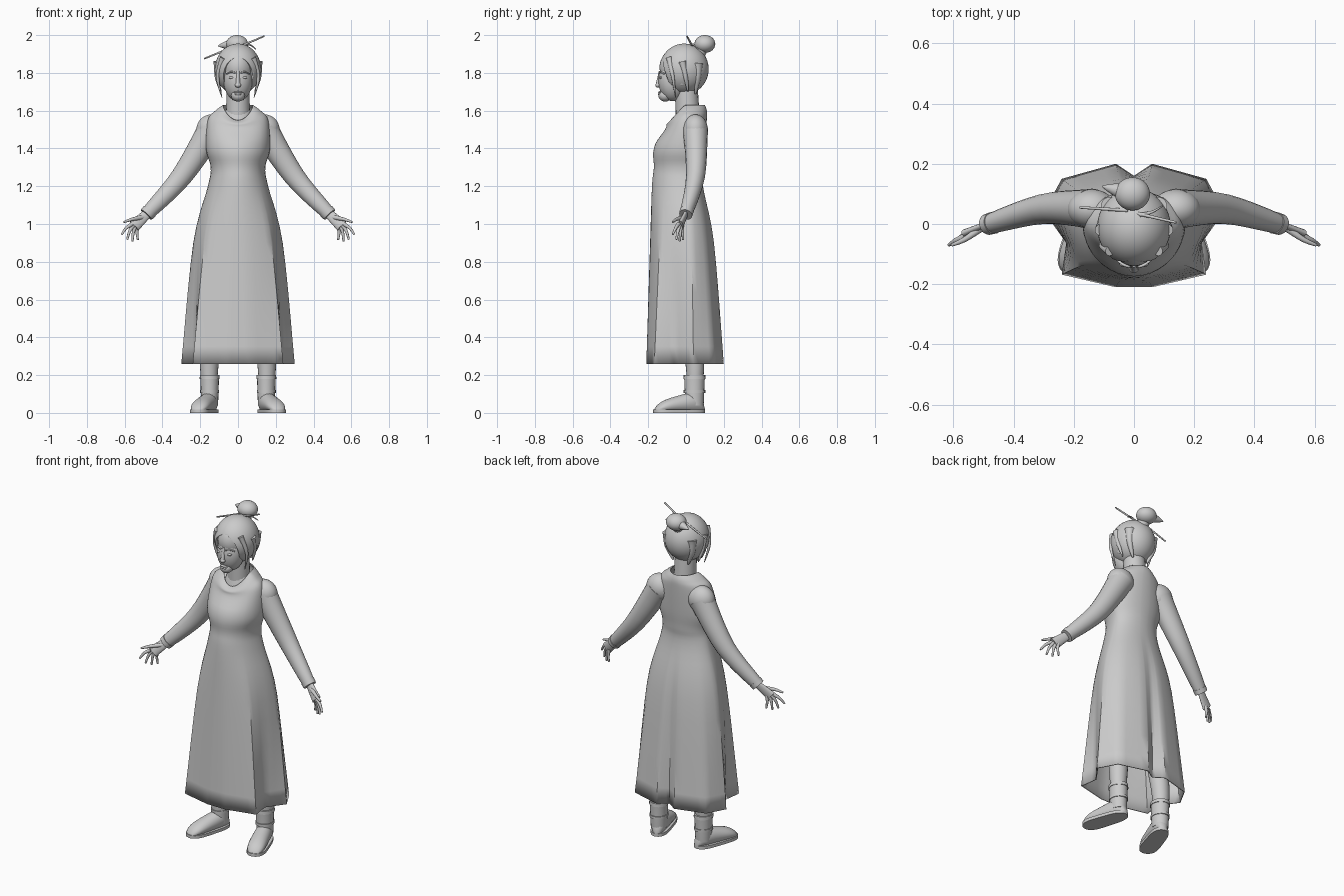
import bpy, bmesh, math
from mathutils import Matrix, Vector

default_cube = bpy.data.objects.get("Cube")
if default_cube:
    bpy.data.objects.remove(default_cube)

SHADE = 0.6
grey = bpy.data.materials.new("plain_grey")
grey.use_nodes = True
grey.diffuse_color = (SHADE, SHADE, SHADE, 1)
grey.node_tree.nodes["Principled BSDF"].inputs["Base Color"].default_value = grey.diffuse_color
SIDES = {"left": 1, "right": -1}


def finish(name, bm):
    bmesh.ops.recalc_face_normals(bm, faces=bm.faces)
    mesh = bpy.data.meshes.new(name)
    bm.to_mesh(mesh)
    bm.free()
    obj = bpy.data.objects.new(name, mesh)
    bpy.context.collection.objects.link(obj)
    mesh.materials.append(grey)
    bpy.ops.object.select_all(action="DESELECT")
    obj.select_set(True)
    bpy.context.view_layer.objects.active = obj
    bpy.ops.object.shade_smooth_by_angle(angle=math.radians(40))
    return obj


def mirrored(side):
    return Matrix.Diagonal((side, 1, 1, 1))


def spline(points, steps=5):
    """Catmull-Rom curve through vectors of any size."""
    points = [Vector(p) for p in points]
    curve = []
    for i in range(len(points) - 1):
        start, end = points[i], points[i + 1]
        before = points[max(i - 1, 0)]
        after = points[min(i + 2, len(points) - 1)]
        leave, arrive = (end - before) / 2, (after - start) / 2
        for step in range(steps):
            t = step / steps
            ease = t * t * (3 - 2 * t)
            bend = leave * (t * (1 - t) ** 2) - arrive * (t * t * (1 - t))
            curve.append(start.lerp(end, ease) + bend)
    return curve + [points[-1]]


def circle(count):
    angles = [math.tau * i / count for i in range(count)]
    return [(math.cos(a), math.sin(a)) for a in angles]


def loft(name, rings, matrix, caps=True):
    bm = bmesh.new()
    loops = [[bm.verts.new(point) for point in ring] for ring in rings]
    for lower, upper in zip(loops, loops[1:]):
        for i in range(len(lower)):
            bm.faces.new((lower[i - 1], lower[i], upper[i], upper[i - 1]))
    if caps:
        bm.faces.new(loops[0])
        bm.faces.new(loops[-1])
    bm.transform(matrix)
    return finish(name, bm)


def tube(name, path, start, end, depth=1, side=1):
    """Tapering tube; depth is the thickness along y relative to the width."""
    curve = spline(path)
    last = len(curve) - 1
    rings = []
    for i, centre in enumerate(curve):
        along = (curve[min(i + 1, last)] - curve[max(i - 1, 0)]).normalized()
        out = Vector((0, 1, 0))
        out = (out - along * out.dot(along)).normalized()
        across = along.cross(out)
        radius = start + (end - start) * i / last
        rings.append([centre + (across * c + out * s * depth) * radius for c, s in circle(20)])
    return loft(name, rings, mirrored(side))


def ball(name, centre, radii, side=1):
    bm = bmesh.new()
    bmesh.ops.create_uvsphere(bm, u_segments=40, v_segments=24, radius=1)
    bm.transform(mirrored(side) @ Matrix.Translation(centre) @ Matrix.Diagonal((*radii, 1)))
    return finish(name, bm)


def pair(build, name, *shape):
    for label, side in SIDES.items():
        build(label + "_" + name, *shape, side=side)


# Dress: a pleated hem in unit proportions that fades into a round bodice
WAIST, HEM, COLLAR = 1.2, .26, 1.63
half_hem = [(0, .8), (.2, 1), (.8, .75), (1, .2), (.75, -.3), (.8, -.8), (.2, -1)]
corners = [Vector(p) for p in half_hem + [(-x, y) for x, y in reversed(half_hem[1:])]]
outline = [corners[i - 1].lerp(corners[i], k / 4) for i in range(len(corners)) for k in range(4)]

# Height, half width, front depth, back depth
silhouette = [(HEM, .3, .21, .2), (.9, .24, .19, .15), (WAIST, .16, .18, .09),
              (1.3, .145, .17, .09), (1.4, .17, .17, .1), (1.55, .16, .11, .11),
              (1.6, .12, .1, .11), (COLLAR, .08, .07, .1)]
rings = []
for height, width, front, back in spline(silhouette):
    pleat = max(0, (WAIST - height) / (WAIST - HEM))
    # The neckline dips toward the front
    dip = .08 * max(0, 1 - (COLLAR - height) * 5)
    ring = []
    for corner in outline:
        point = corner.normalized().lerp(corner, pleat)
        depth = back if point.y > 0 else front
        lowered = height - dip * max(0, -point.y) ** 1.5
        ring.append((point.x * width, point.y * depth, lowered))
    rings.append(ring)
dress = loft("dress", rings, mirrored(1), caps=False)
cloth = dress.modifiers.new("cloth_thickness", "SOLIDIFY")
cloth.thickness = .006

# Sleeves
shoulder, elbow, wrist = Vector((.14, .05, 1.5)), Vector((.3, .05, 1.25)), Vector((.48, 0, 1.055))
pair(ball, "shoulder", shoulder, (.08, .065, .08))
pair(tube, "sleeve", [shoulder, elbow, wrist], .075, .036, .9)
pair(tube, "cuff", [elbow.lerp(wrist, .93), elbow.lerp(wrist, 1.03)], .041, .039, .9)

# Hands with a fan of four fingers and a thumb
palm_end = Vector((.55, -.03, .99))
pair(tube, "palm", [wrist, palm_end], .024, .034, .45)
for i, finger in enumerate(("index", "middle", "ring", "little")):
    fan = i / 3
    base = palm_end + Vector((.01, -.01, .01)).lerp(Vector((-.02, .01, 0)), fan)
    tip = Vector((.615, -.07, .945)).lerp(Vector((.53, -.015, .915)), fan)
    tip.z -= .02 * math.sin(math.pi * fan)
    knuckle = base.lerp(tip, .5) + Vector((.005, 0, .005))
    pair(tube, finger + "_finger", [base, knuckle, tip], .011, .005)
pair(tube, "thumb", [wrist.lerp(palm_end, .3), (.56, -.05, 1.025), (.605, -.07, 1.01)], .013, .005)

# Neck and head
tube("neck_base", [(0, .01, 1.52), (0, .01, 1.61)], .1, .06, .85)
tube("neck", [(0, .01, 1.55), (0, 0, 1.75)], .064, .06)
ball("skull", (0, -.02, 1.83), (.09, .12, .11))
ball("face", (0, -.07, 1.76), (.076, .077, .11))
ball("chin", (0, -.11, 1.68), (.036, .036, .032))
tube("nose_bridge", [(0, -.135, 1.81), (0, -.148, 1.74)], .008, .012)
ball("nose_tip", (0, -.148, 1.735), (.016, .014, .013))
ball("upper_lip", (0, -.137, 1.697), (.024, .01, .006))
ball("lower_lip", (0, -.137, 1.687), (.02, .011, .007))
pair(ball, "eye", (.034, -.132, 1.775), (.015, .01, .007))
pair(tube, "brow", [(.014, -.142, 1.8), (.036, -.135, 1.805), (.06, -.115, 1.795)], .005, .004)
pair(ball, "ear", (.09, -.02, 1.765), (.012, .022, .035))

# Swept-back hair with an opening cut for the face
hair = ball("hair", (0, -.01, 1.82), (.122, .13, .135))
cutter = ball("face_cutter", (0, -.15, 1.755), (.09, .1, .13))
cutter.hide_render = True
opening = hair.modifiers.new("face_opening", "BOOLEAN")
opening.operation = "DIFFERENCE"
opening.object = cutter
bpy.context.view_layer.objects.active = hair
bpy.ops.object.modifier_apply(modifier=opening.name)
bpy.data.objects.remove(cutter)

# Loose locks around the face and nape
pair(tube, "front_lock", [(.08, -.09, 1.88), (.108, -.07, 1.78), (.085, -.055, 1.67)], .016, .002)
pair(tube, "side_lock", [(.11, -.02, 1.86), (.11, 0, 1.77), (.09, .01, 1.7)], .02, .003)
pair(tube, "back_lock", [(.08, .06, 1.85), (.08, .06, 1.77), (.05, .05, 1.69)], .03, .005)

# Bun, its loose end and the hair sticks
bun = Vector((-.005, .1, 1.953))
ball("bun", bun, (.058, .055, .047))
tube("bun_loose_end", [bun, bun + Vector((-.1, .025, -.01))], .045, .002)
tube("bun_base", [(0, .05, 1.88), bun], .04, .03)
tube("long_hair_stick", [(-.18, .055, 1.875), (-.02, .045, 1.94)], .004, .006)
tube("short_hair_stick", [(.14, .005, 1.995), (.01, .035, 1.94)], .004, .006)
tube("loose_wisp", [(.02, .03, 1.945), (.06, .04, 1.95), (.095, .06, 1.925)], .007, .002)

# Legs and boot shafts
ankle = Vector((.15, .045, 0))


def above_ankle(height):
    return ankle + Vector((0, 0, height))


pair(tube, "leg", [above_ankle(.1), above_ankle(.3), (.11, 0, .75)], .034, .07)
pair(tube, "boot_shaft", [above_ankle(.04), above_ankle(.19)], .044, .05, 1.1)
pair(tube, "boot_cuff", [above_ankle(.18), above_ankle(.2)], .053, .052, 1.1)
pair(tube, "ankle_strap", [above_ankle(.105), above_ankle(.12)], .05, .05, 1.15)

# Feet turned outward: rounded at heel and toe, lower toward the toe
for label, side in SIDES.items():
    place = mirrored(side) @ Matrix.Translation(ankle) @ Matrix.Rotation(math.radians(18), 4, "Z")
    upper, sole = [], []
    stations = 24
    for i in range(stations + 1):
        t = i / stations
        roundness = max(.2, (1 - abs(2 * t - 1) ** 4) ** .5)
        width = (.045 + .008 * t) * roundness
        height = (.13 - .075 * t) * roundness
        y = .055 - .28 * t
        upper.append([(c * width, y, max(.01, height * (1 + s) / 2)) for c, s in circle(20)])
        rim = width + .004
        sole.append([(-rim, y, 0), (rim, y, 0), (rim, y, .018), (-rim, y, .018)])
    loft(label + "_boot_foot", upper, place)
    loft(label + "_boot_sole", sole, place)
